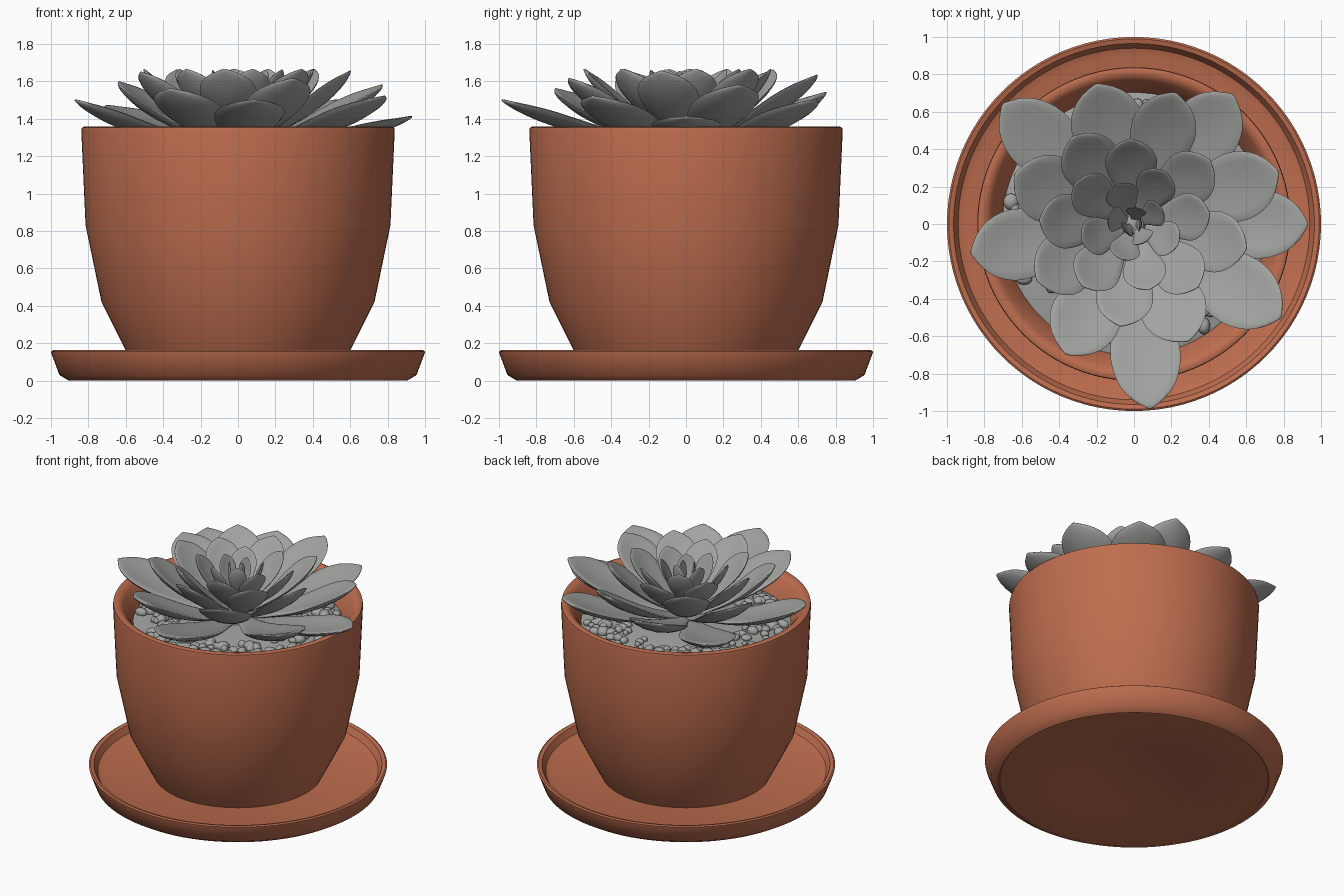
import bpy, bmesh, math, random
from mathutils import Vector

if "Cube" in bpy.data.objects:
    bpy.data.objects.remove(bpy.data.objects["Cube"])

random.seed(4)


def material(name, rgb):
    m = bpy.data.materials.new(name)
    m.diffuse_color = (*rgb, 1)
    m.use_nodes = True
    m.node_tree.nodes["Principled BSDF"].inputs["Base Color"].default_value = m.diffuse_color
    return m


TERRACOTTA = material("terracotta", (0.52, 0.155, 0.078))
GREY = material("leaf_grey", (0.36, 0.37, 0.355))


def finish(bm, name, mat, angle=40):
    bmesh.ops.recalc_face_normals(bm, faces=bm.faces)
    me = bpy.data.meshes.new(name)
    bm.to_mesh(me)
    bm.free()
    ob = bpy.data.objects.new(name, me)
    bpy.context.collection.objects.link(ob)
    me.materials.append(mat)
    bpy.ops.object.select_all(action='DESELECT')
    ob.select_set(True)
    bpy.context.view_layer.objects.active = ob
    bpy.ops.object.shade_smooth_by_angle(angle=math.radians(angle))
    return ob


def lathe(name, profile, mat, n=96):
    """Revolve (radius, z) points around z; radius 0 gives a pole."""
    bm = bmesh.new()
    rings = []
    for r, z in profile:
        k = 1 if r == 0 else n
        rings.append([bm.verts.new((r * math.cos(2 * math.pi * j / n),
                                    r * math.sin(2 * math.pi * j / n), z)) for j in range(k)])
    for a, b in zip(rings, rings[1:]):
        for j in range(n):
            vs = [a[j % len(a)], a[(j + 1) % len(a)], b[(j + 1) % len(b)], b[j % len(b)]]
            bm.faces.new(list(dict.fromkeys(vs)))
    return finish(bm, name, mat)


def interp(pts, x):
    for (x0, y0), (x1, y1) in zip(pts, pts[1:]):
        if x <= x1:
            return y0 + (y1 - y0) * (x - x0) / (x1 - x0)
    return pts[-1][1]


# Saucer, with a shallow recess underneath
lathe("saucer", [(0, 0.02), (0.36, 0.02), (0.42, 0.005), (0.90, 0.005), (0.905, 0.0), (0.955, 0.03),
                 (0.998, 0.145), (1.0, 0.155), (0.99, 0.162), (0.965, 0.155), (0.94, 0.11),
                 (0.90, 0.095), (0, 0.095)], TERRACOTTA)

# Pot with rounded rim and inner wall
lathe("pot", [(0, 0.096), (0.565, 0.096), (0.60, 0.16), (0.73, 0.42), (0.815, 0.83), (0.838, 1.335),
              (0.835, 1.352), (0.82, 1.358), (0.79, 1.352), (0.77, 1.33), (0.735, 1.28),
              (0.70, 1.21), (0.68, 1.15), (0, 1.15)], TERRACOTTA)

# Gravel bed
lathe("gravel_bed", [(0, 1.16), (0.68, 1.16), (0.705, 1.215), (0.69, 1.222), (0, 1.235)], GREY)

# Pebbles spread over the outer bed
bm = bmesh.new()
for _ in range(230):
    a, r = random.uniform(0, 2 * math.pi), math.sqrt(random.uniform(0.16, 0.45))
    s = random.uniform(0.02, 0.042)
    new = bmesh.ops.create_icosphere(bm, subdivisions=2, radius=s)["verts"]
    sx, sy, sz = (random.uniform(0.8, 1.25) for _ in range(3))
    for v in new:
        v.co = Vector((v.co.x * sx + r * math.cos(a), v.co.y * sy + r * math.sin(a),
                       v.co.z * sz * 0.8 + 1.235))
finish(bm, "pebbles", GREY, 60)

# Rosette leaves, placed by the golden angle from the outside in
WIDTH = [(0, .3), (.15, .42), (.3, .62), (.45, .83), (.58, .96), (.68, 1), (.77, .96),
         (.85, .82), (.91, .63), (.96, .38), (1, .05)]
REACH = [.93, .95, .99, .87, .885, .93, .775, .785, .82, .69, .69, .735, .60, .615]


def leaf(name, ang, r0, z0, r1, z1, half, sag):
    out = Vector((math.cos(ang), math.sin(ang), 0))
    side = Vector((-math.sin(ang), math.cos(ang), 0))
    up = Vector((0, 0, 1))
    p0, p2 = out * r0 + up * z0, out * r1 + up * z1
    chord = (p2 - p0).normalized()
    p1 = (p0 + p2) / 2 - chord.cross(side) * sag * (p2 - p0).length
    n, rows = 16, 16
    bm = bmesh.new()
    rings = []
    for i in range(rows + 1):
        t = 1 - (1 - i / rows) ** 1.4
        c = p0 * (1 - t) ** 2 + p1 * 2 * t * (1 - t) + p2 * t * t
        nrm = ((p1 - p0) * (1 - t) + (p2 - p1) * t).normalized().cross(side)
        w = interp(WIDTH, t)
        th = half * 0.19 * w ** 0.6 * (1 - 0.35 * t)
        ring = []
        for j in range(n):
            u, v = math.cos(2 * math.pi * j / n), math.sin(2 * math.pi * j / n)
            ring.append(bm.verts.new(c + side * u * half * w
                                     + nrm * (v * th + half * 0.22 * w * w * (u * u - 0.3))))
        rings.append(ring)
    for a, b in zip(rings, rings[1:]):
        for j in range(n):
            bm.faces.new((a[j], a[(j + 1) % n], b[(j + 1) % n], b[j]))
    bm.faces.new(rings[0])
    bm.faces.new(rings[-1])
    finish(bm, name, GREY, 75)


COUNT = 35
for i in range(COUNT):
    ang = i * math.radians(137.508)
    reach = REACH[i] if i < len(REACH) else interp(
        [(14, .57), (16, .53), (19, .455), (23, .36), (26, .26), (30, .14), (34, .03)], i)
    tip = interp([(0, 1.41), (1, 1.47), (2, 1.5), (4, 1.5), (8, 1.58), (12, 1.65), (15, 1.665),
                  (24, 1.665), (34, 1.655)], i)
    half = interp([(0, .185), (6, .195), (11, .175), (15, .155), (20, .135), (25, .105),
                   (30, .07), (34, .04)], i)
    base_r = interp([(0, .10), (20, .06), (34, .01)], i)
    base_z = interp([(0, 1.26), (12, 1.28), (24, 1.34), (34, 1.42)], i)
    leaf(f"leaf_{i + 1:02d}", ang, base_r, base_z, reach, tip, half, 0.10 if i > 2 else 0.06)

# Stem under the rosette
lathe("stem", [(0, 1.2), (0.11, 1.2), (0.09, 1.32), (0.05, 1.42), (0, 1.44)], GREY, 24)
